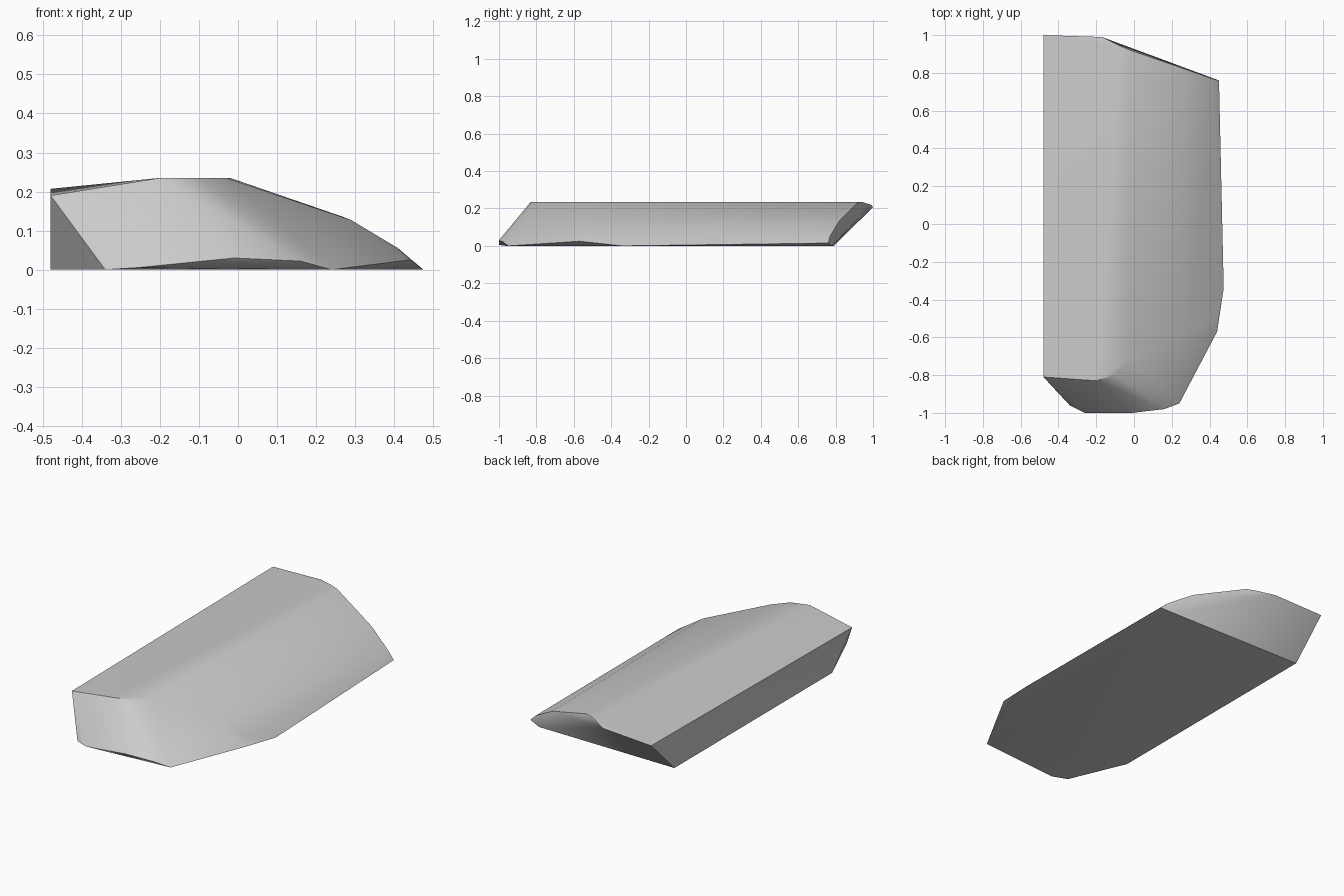
import bpy
import bmesh
import math
from mathutils import Vector

cube = bpy.data.objects.get("Cube")
if cube:
    bpy.data.objects.remove(cube, do_unlink=True)

# One plain grey stone colour
stone = bpy.data.materials.new("stone_grey")
stone.use_nodes = True
colour = (0.6, 0.6, 0.6, 1)
stone.diffuse_color = colour
stone.node_tree.nodes["Principled BSDF"].inputs["Base Color"].default_value = colour

# Lengthwise ridges of the upper surface: front end, back end
ridges = [
    ((-0.48, -0.81, 0.19), (-0.48, 1.0, 0.207)),
    ((-0.2, -0.83, 0.235), (-0.17, 0.99, 0.22)),
    ((-0.1, -0.8, 0.235), (-0.07, 0.94, 0.235)),
    ((-0.03, -0.72, 0.235), (-0.02, 0.92, 0.235)),
    ((0.29, -0.57, 0.127), (0.27, 0.82, 0.135)),
    ((0.41, -0.52, 0.055), (0.41, 0.77, 0.052)),
    ((0.475, -0.34, 0.0), (0.45, 0.76, 0.015)),
]

# Rim of the blunt nose and the right shoulder
nose = [
    (-0.34, -0.96, 0.0), (-0.26, -1.0, 0.005), (-0.01, -1.0, 0.03),
    (0.16, -0.98, 0.022), (0.24, -0.95, 0.0), (0.44, -0.57, 0.025),
]

# Remaining corners of the flat base
base = [(-0.48, -0.63, 0.0), (-0.48, 0.79, 0.0), (0.38, 0.78, 0.0)]

# Wrap the corners in one faceted body
bm = bmesh.new()
for point in [end for ridge in ridges for end in ridge] + nose + base:
    bm.verts.new(Vector(point))
hull = bmesh.ops.convex_hull(bm, input=bm.verts[:])
loose = [v for v in bm.verts if not v.link_faces]
bmesh.ops.delete(bm, geom=loose, context="VERTS")
bmesh.ops.dissolve_limit(bm, angle_limit=math.radians(1.5),
                         verts=bm.verts[:], edges=bm.edges[:])
bmesh.ops.recalc_face_normals(bm, faces=bm.faces[:])

mesh = bpy.data.meshes.new("stone_slab")
bm.to_mesh(mesh)
bm.free()
mesh.materials.append(stone)
slab = bpy.data.objects.new("stone_slab", mesh)
bpy.context.collection.objects.link(slab)

# Soft shading over the rounded side, crisp ends and base
bpy.ops.object.select_all(action="DESELECT")
slab.select_set(True)
bpy.context.view_layer.objects.active = slab
bpy.ops.object.shade_smooth_by_angle(angle=math.radians(40))
